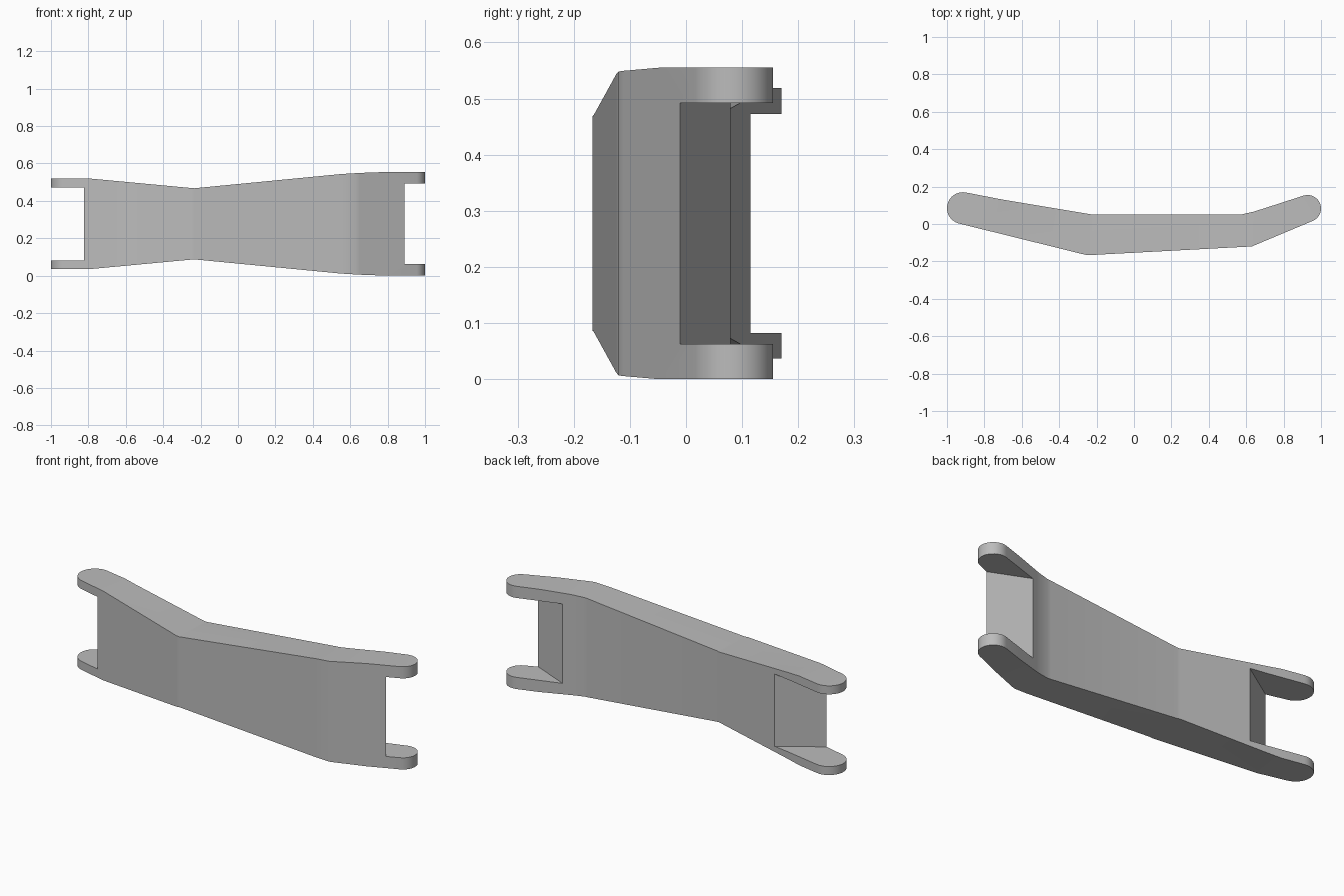
import bpy
import bmesh
from math import cos, sin, radians
from mathutils import Vector

if "Cube" in bpy.data.objects:
    bpy.data.objects.remove(bpy.data.objects["Cube"], do_unlink=True)

MID = 0.2775  # height of the symmetry plane

grey = bpy.data.materials.new("plain grey")
grey.use_nodes = True
colour = (0.5, 0.5, 0.5, 1)
grey.diffuse_color = colour
grey.node_tree.nodes["Principled BSDF"].inputs["Base Color"].default_value = colour


def arc(cx, cy, r, start, end, steps=16):
    angles = [radians(start + (end - start) * i / steps) for i in range(steps + 1)]
    return [(cx + r * cos(a), cy + r * sin(a)) for a in angles]


def prism(name, outline, half, stations=()):
    """Extrude a plan outline about the mid plane and split it at x stations."""
    bm = bmesh.new()
    face = bm.faces.new([bm.verts.new((x, y, MID - half)) for x, y in outline])
    top = bmesh.ops.extrude_face_region(bm, geom=[face])["geom"]
    bmesh.ops.translate(bm, vec=(0, 0, 2 * half),
                        verts=[v for v in top if isinstance(v, bmesh.types.BMVert)])
    for x, _ in stations:
        bmesh.ops.bisect_plane(bm, geom=bm.verts[:] + bm.edges[:] + bm.faces[:],
                               plane_co=(x, 0, 0), plane_no=(1, 0, 0))
    # Taper the height along the length
    if stations:
        for v in bm.verts:
            h = height_at(v.co.x, stations)
            v.co.z = MID + (h if v.co.z > MID else -h)
    bmesh.ops.recalc_face_normals(bm, faces=bm.faces[:])
    mesh = bpy.data.meshes.new(name)
    bm.to_mesh(mesh)
    bm.free()
    mesh.materials.append(grey)
    obj = bpy.data.objects.new(name, mesh)
    bpy.context.collection.objects.link(obj)
    return obj


def height_at(x, stations):
    if x <= stations[0][0]:
        return stations[0][1]
    for (x0, h0), (x1, h1) in zip(stations, stations[1:]):
        if x <= x1:
            return h0 + (h1 - h0) * (x - x0) / (x1 - x0)
    return stations[-1][1]


# Bent arm with rounded ends, narrow at the waist
outline = ([(-0.25, -0.167), (0.63, -0.12)]
           + arc(0.928, 0.083, 0.072, -67, 108)
           + [(0.7, 0.085), (0.64, 0.066), (0.57, 0.05), (-0.22, 0.05), (-0.7, 0.13)]
           + arc(-0.915, 0.085, 0.085, 79, 256))
heights = [(-0.78, 0.241), (-0.235, 0.19), (0.55, 0.266), (0.65, 0.272), (0.8, 0.2775)]
arm = prism("link_arm", outline, 0.25, heights)


def cut_fork(front, back, end_x, half):
    """Cut a slot with a slanted inner wall, leaving two prongs."""
    a, b = Vector(front), Vector(back)
    lo, hi = a + (a - b), b + (b - a)
    cutter = prism("fork_cutter", [lo, hi, (end_x, hi.y), (end_x, lo.y)], half)
    cutter.hide_render = True
    mod = arm.modifiers.new("fork", "BOOLEAN")
    mod.operation = "DIFFERENCE"
    mod.solver = "EXACT"
    mod.object = cutter
    bpy.ops.object.modifier_apply(modifier=mod.name)
    bpy.data.objects.remove(cutter, do_unlink=True)


# Forked ends
bpy.ops.object.select_all(action="DESELECT")
bpy.context.view_layer.objects.active = arm
arm.select_set(True)
cut_fork((0.89, -0.01), (0.68, 0.08), 1.2, 0.2145)
cut_fork((-0.815, -0.02), (-0.61, 0.115), -1.2, 0.195)
bpy.ops.object.shade_smooth_by_angle(angle=radians(30))
